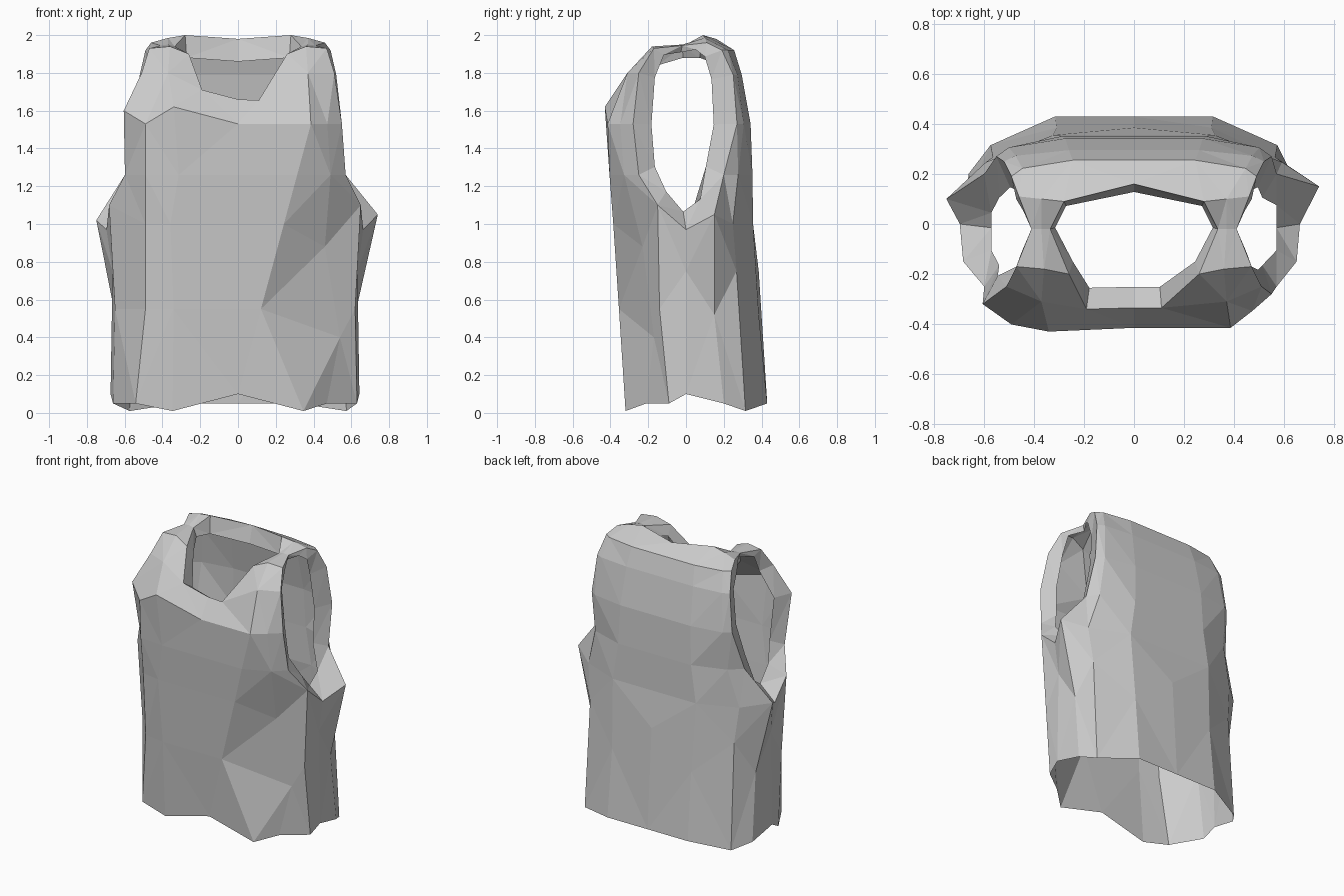
import bpy, bmesh

if "Cube" in bpy.data.objects:
    bpy.data.objects.remove(bpy.data.objects["Cube"])

cloth = bpy.data.materials.new("grey_cloth")
cloth.diffuse_color = (0.6, 0.6, 0.6, 1)
cloth.use_nodes = True
cloth.node_tree.nodes["Principled BSDF"].inputs["Base Color"].default_value = cloth.diffuse_color

# Body sections: half width, front y, front arm edge y, back arm edge y, back y, height
sections = [
    (.63, -.32, -.09, .20, .43, .05),     # hem
    (.62, -.355, -.14, .15, .385, .55),   # waist
    (.65, -.385, -.15, .14, .355, 1.0),   # underarm
    (.57, -.405, -.25, .20, .352, 1.26),  # ribs
    (.55, -.415, -.28, .27, .342, 1.53),  # chest
    (.52, None, None, .25, .295, 1.79),   # upper back
    (.49, None, None, .19, .255, 1.92),   # shoulder blade
]
# Columns run from front centre (0) past the arm (4) to back centre (8)
spread = (0, .55, .86, 1, 1.02, 1, .91, .5, 0)

# Yoke: front neckline, shoulder slope, shoulder top; neck to arm
yoke = {
    5: [(0, -.335, 1.66), (.19, -.34, 1.71), (.37, -.31, 1.80), (.51, -.25, 1.80)],
    6: [None, (.26, -.2, 1.90), (.36, -.18, 1.94), (.47, -.17, 1.93)],
    7: [None, (.335, -.02, 1.94), (.37, -.02, 1.95), (.41, -.02, 1.945)],
}
back_top = [(.46, .11, 1.96), (.37, .10, 1.985), (.28, .09, 2.0), (0, .16, 1.98)]

# Uneven drape: flared sleeve edges, full left chest, hollow right flank
drape = {(2, 5, 1): (.74, .15, 1.05), (2, 5, -1): (-.75, .10, 1.02),
         (4, 1, -1): (-.34, -.43, 1.62), (4, 3, -1): (-.605, -.32, 1.6),
         (0, 2, 1): (.47, -.21, .05), (1, 2, 1): (.54, -.17, .4),
         (2, 2, 1): (.46, -.23, .88), (5, 1, 1): (.11, -.335, 1.655)}


def body_point(r, c, s):
    w, front, arm_f, arm_b, back, z = sections[r]
    x = w * spread[c]
    if c < 4:
        mix = .5 if s == 1 else .9
        y = front if c < 2 else arm_f + (front - arm_f) * (mix if c == 2 else 0)
    elif c == 4:
        y = 0
    else:
        y = back if c > 6 else arm_b + (back - arm_b) * (.5 if c == 6 else 0)
    if r == 0:                                  # wavy hem
        z += .05 if c in (0, 4) else -.04 if c in (1, 6) else 0
    elif r == 1 and c > 3:                      # staggered side creases
        z += .2 if c % 2 == 0 else -.03
    elif r == 2:                                # dip below the arm
        z += .1 if c == 3 else -.03 if c == 4 else 0
    if c == 1 and s == 1 and 0 < r < 5:         # diagonal crease on right front
        x = .27 * (z - .1)
    elif s == -1 and c == 2 and r > 0:          # straight crease on left front
        x = .49
    elif s == -1 and 3 <= c <= 5 and r < 4:     # fuller left side
        x *= 1.05
    return x * s, y, z


points = {}
for s in (1, -1):
    for r in range(7):
        for c in range(9):
            if not (c == 4 and r > 2) and not (c < 4 and r > 4):
                points[r, c, s] = body_point(r, c, s)
    for r, row in yoke.items():
        points.update({(r, c, s): (p[0] * s, p[1], p[2]) for c, p in enumerate(row) if p})
    points.update({(7, 5 + i, s): (p[0] * s, p[1], p[2]) for i, p in enumerate(back_top)})
points.update(drape)

bm = bmesh.new()
verts = {}
for (r, c, s), p in points.items():
    if s == -1 and c in (0, 8):
        verts[r, c, s] = verts[r, c, 1]
    else:
        verts[r, c, s] = bm.verts.new(p)


def flap(loop, inner):
    """Fold a closed rim inward."""
    new = [bm.verts.new(inner(v.co)) for v in loop]
    for i in range(len(loop)):
        j = (i + 1) % len(loop)
        bm.faces.new((loop[i], loop[j], new[j], new[i]))


def arm_inner(co):
    x = min(abs(co.x) * (.9 if co.z < 1.85 else .96), .57)
    y = co.y * .6 - .015
    z = 1.5 + (co.z - 1.5) * (.92 if co.z > 1.5 else .82)
    return x if co.x > 0 else -x, y, z


def neck_inner(co):
    if co.y > .05:
        return co.x * .97, co.y * .8, co.z - .12
    return co.x * .94, co.y * .75, co.z - .06


for s in (1, -1):
    # Front, side and back panels
    for r in range(7):
        for c in range(8):
            keys = [(r, c, s), (r, c + 1, s), (r + 1, c + 1, s), (r + 1, c, s)]
            if all(k in verts for k in keys):
                bm.faces.new([verts[k] for k in keys])
    # Shoulder strap
    for c in (1, 2):
        bm.faces.new([verts[7, k, s] for k in (c, c + 1, 7 - c, 8 - c)])
    # Armhole rim
    flap([verts[r, 3, s] for r in range(7, 1, -1)] + [verts[2, 4, s]]
         + [verts[r, 5, s] for r in range(2, 8)], arm_inner)

# Neck rim
flap([verts[5, 0, 1]] + [verts[r, 1, 1] for r in (5, 6, 7)]
     + [verts[7, 7, 1], verts[7, 8, 1], verts[7, 7, -1]]
     + [verts[r, 1, -1] for r in (7, 6, 5)], neck_inner)

# Low-poly creases
bmesh.ops.triangulate(bm, faces=bm.faces[:], quad_method='BEAUTY')
bmesh.ops.recalc_face_normals(bm, faces=bm.faces[:])

mesh = bpy.data.meshes.new("vest")
bm.to_mesh(mesh)
bm.free()
mesh.materials.append(cloth)
vest = bpy.data.objects.new("vest", mesh)
bpy.context.collection.objects.link(vest)
